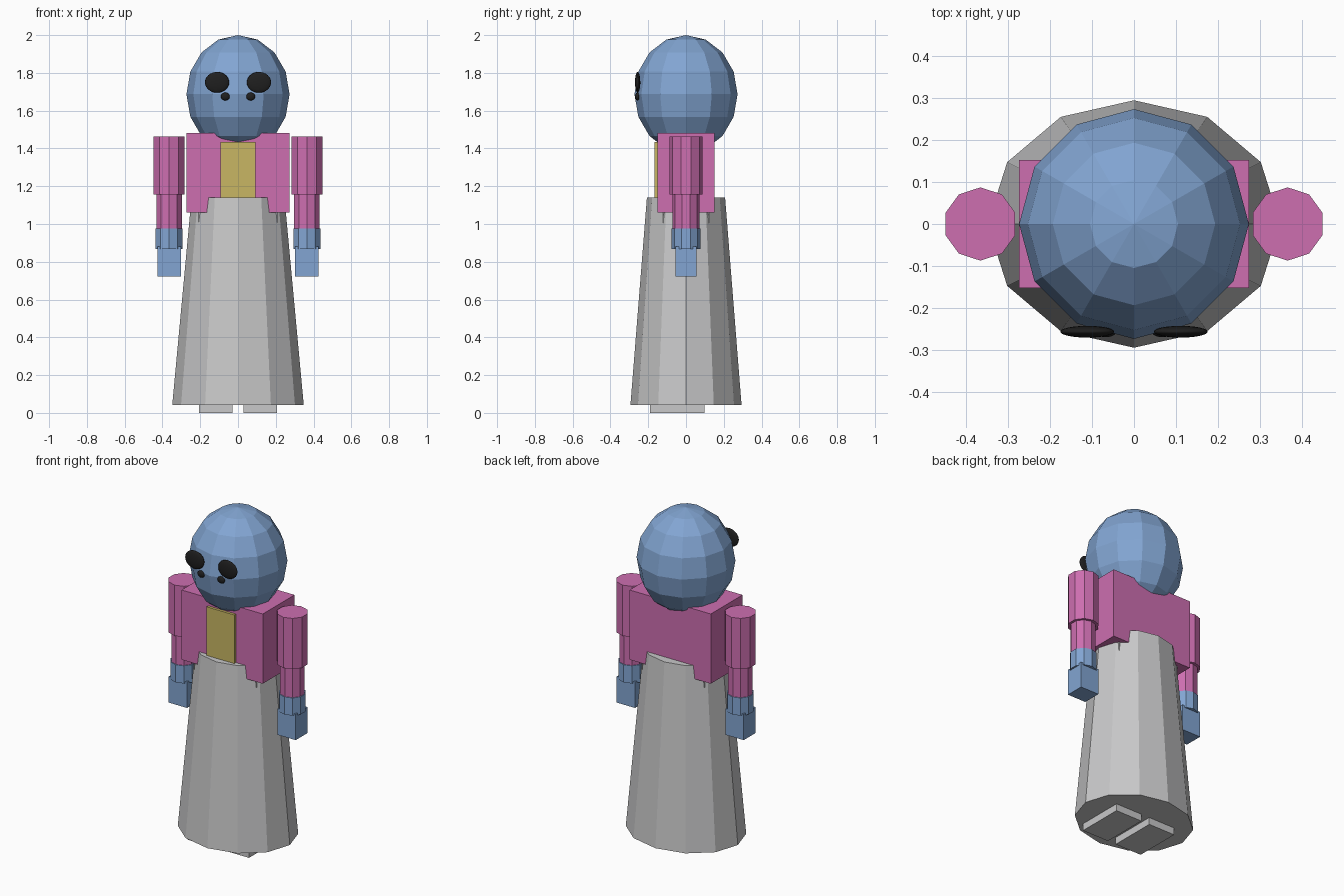
import bpy, bmesh, math
from mathutils import Matrix

if "Cube" in bpy.data.objects:
    bpy.data.objects.remove(bpy.data.objects["Cube"])


def material(name, rgb):
    m = bpy.data.materials.new(name)
    m.diffuse_color = (*rgb, 1)
    m.use_nodes = True
    m.node_tree.nodes["Principled BSDF"].inputs["Base Color"].default_value = m.diffuse_color
    return m


BLUE = material("blue", (0.223, 0.376, 0.645))
PINK = material("pink", (0.61, 0.156, 0.434))
GREY = material("light_grey", (0.58, 0.58, 0.585))
GOLD = material("gold", (0.578, 0.468, 0.127))
BLACK = material("black", (0.014, 0.014, 0.014))


def finish(name, bm, mat, smooth=False):
    bmesh.ops.recalc_face_normals(bm, faces=bm.faces)
    for f in bm.faces:
        f.smooth = smooth
    me = bpy.data.meshes.new(name)
    bm.to_mesh(me)
    bm.free()
    me.materials.append(mat)
    ob = bpy.data.objects.new(name, me)
    bpy.context.collection.objects.link(ob)
    return ob


def box(name, lo, hi, mat):
    bm = bmesh.new()
    bmesh.ops.create_cube(bm, size=1)
    for v in bm.verts:
        v.co = [(a + b) / 2 + c * (b - a) for a, b, c in zip(lo, hi, v.co)]
    return finish(name, bm, mat)


def ball(name, centre, radii, segs, rings, mat, smooth=False):
    bm = bmesh.new()
    bmesh.ops.create_uvsphere(bm, u_segments=segs, v_segments=rings, radius=1)
    bm.transform(Matrix.Translation(centre) @ Matrix.Diagonal((*radii, 1)))
    return finish(name, bm, mat, smooth)


def frustum(name, x, sides, bottom, top, mat):
    """bottom and top are (radius x, radius y, z)"""
    bm = bmesh.new()
    loops = []
    for rx, ry, z in (bottom, top):
        angles = [2 * math.pi * i / sides for i in range(sides)]
        loops.append([bm.verts.new((x + rx * math.sin(a), ry * math.cos(a), z)) for a in angles])
    lower, upper = loops
    for i in range(sides):
        j = (i + 1) % sides
        bm.faces.new((lower[i], lower[j], upper[j], upper[i]))
    bm.faces.new(lower)
    bm.faces.new(upper)
    return finish(name, bm, mat)


# Head, torso and robe
ball("head", (0, 0, 1.687), (0.273, 0.273, 0.313), 12, 8, BLUE)
box("torso", (-0.273, -0.152, 1.06), (0.273, 0.152, 1.483), PINK)
box("chest_panel", (-0.093, -0.168, 1.10), (0.093, -0.14, 1.435), GOLD)
frustum("skirt", 0, 12, (0.348, 0.294, 0.043), (0.246, 0.207, 1.14), GREY)

for side, s in (("left", -1), ("right", 1)):
    # Arms in stacked segments
    x = s * 0.365
    for part, r, z0, z1, mat in (("upper_arm", 0.087, 1.155, 1.463, PINK),
                                 ("forearm", 0.071, 0.975, 1.155, PINK),
                                 ("wrist", 0.076, 0.868, 0.975, BLUE)):
        frustum(f"{side}_{part}", x, 10, (r, r, z0), (r, r, z1), mat)
    box(f"{side}_hand", (x - 0.062, -0.056, 0.722), (x + 0.062, 0.056, 0.88), BLUE)

    # Legs and feet under the skirt
    xs = sorted((s * 0.028, s * 0.21))
    box(f"{side}_leg", (xs[0], -0.122, 0.06), (xs[1], 0.122, 1.07), GREY)
    xs = sorted((s * 0.028, s * 0.207))
    box(f"{side}_foot", (xs[0], -0.19, 0), (xs[1], 0.097, 0.08), GREY)

    # Eyes and nostrils
    ball(f"{side}_eye", (s * 0.111, -0.256, 1.75), (0.064, 0.014, 0.055), 24, 16, BLACK, True)
    ball(f"{side}_nostril", (s * 0.067, -0.257, 1.675), (0.024, 0.012, 0.021), 20, 12, BLACK, True)
